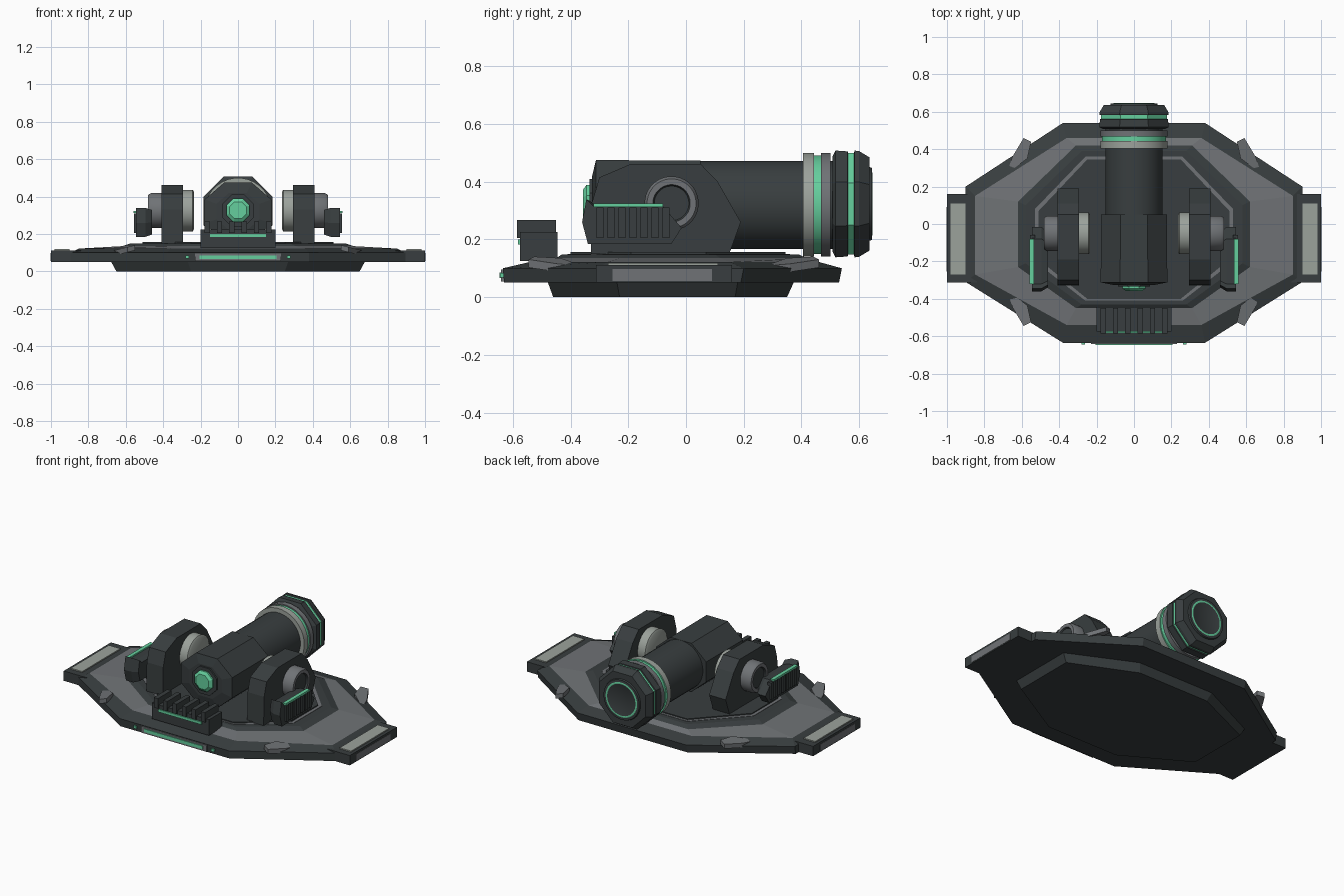
import bpy, bmesh
from math import pi, cos, sin

if "Cube" in bpy.data.objects:
    bpy.data.objects.remove(bpy.data.objects["Cube"])


def material(name, rgb):
    m = bpy.data.materials.new(name)
    m.use_nodes = True
    m.diffuse_color = (*rgb, 1)
    m.node_tree.nodes["Principled BSDF"].inputs["Base Color"].default_value = (*rgb, 1)
    return m


DARK = material("dark graphite", (0.040, 0.048, 0.050))
GRAY = material("mid gray", (0.16, 0.17, 0.18))
LIGHT = material("light gray", (0.33, 0.36, 0.33))
GREEN = material("glow green", (0.13, 0.62, 0.34))


def loft(name, rings, mats, smooth=False):
    """Skin a stack of closed rings; mats holds one material per band."""
    bm = bmesh.new()
    rows = [[bm.verts.new(p) for p in ring] for ring in rings]
    mats = mats if isinstance(mats, list) else [mats] * (len(rings) - 1)
    used = list(dict.fromkeys(mats))
    n = len(rows[0])
    for lower, upper, mat in zip(rows, rows[1:], mats):
        for i in range(n):
            j = (i + 1) % n
            bm.faces.new((lower[i], lower[j], upper[j], upper[i])).material_index = used.index(mat)
    bm.faces.new(rows[0]).material_index = used.index(mats[0])
    bm.faces.new(rows[-1]).material_index = used.index(mats[-1])
    bmesh.ops.recalc_face_normals(bm, faces=bm.faces)
    me = bpy.data.meshes.new(name)
    bm.to_mesh(me)
    bm.free()
    for m in used:
        me.materials.append(m)
    ob = bpy.data.objects.new(name, me)
    bpy.context.collection.objects.link(ob)
    if smooth:
        bpy.ops.object.select_all(action="DESELECT")
        ob.select_set(True)
        bpy.context.view_layer.objects.active = ob
        bpy.ops.object.shade_smooth_by_angle(angle=0.6)
    return ob


def box(name, x, y, z, mat):
    rings = [[(x[0], y[0], h), (x[1], y[0], h), (x[1], y[1], h), (x[0], y[1], h)] for h in z]
    return loft(name, rings, mat)


def side_prism(name, outline, layers, mat):
    """Extrude a (y, z) outline along x; layers are (x, scale about its centre)."""
    cy = sum(p[0] for p in outline) / len(outline)
    cz = sum(p[1] for p in outline) / len(outline)
    return loft(name, [[(x, cy + (y - cy) * k, cz + (z - cz) * k) for y, z in outline]
                       for x, k in layers], mat)


def lathe(name, profile, mats, axis="y", centre=(0, 0), sides=32, widen=1):
    """Turn (position, radius) pairs round the x or y axis; 8 sides give a flat top."""
    rings = []
    for pos, r in profile:
        if sides == 8:
            r /= cos(pi / 8)
        ring = []
        for i in range(sides):
            a = 2 * pi * (i + 0.5) / sides
            u, v = centre[0] + r * cos(a) * widen, centre[1] + r * sin(a)
            ring.append((u, pos, v) if axis == "y" else (pos, u, v))
        rings.append(ring)
    return loft(name, rings, mats, sides > 8)


def plan(z, a, b, back, front, sback, sfront):
    """Eight-sided plan outline: a is the end half width, b the full half width."""
    half = [(a, front), (b, sfront), (b, sback), (a, back)]
    return [(x, y, z) for x, y in half] + [(-x, y, z) for x, y in reversed(half)]


# Base: keel, rim, sloped gray ring and stepped deck
loft("keel", [plan(0, 0.25, 0.65, 0.35, -0.46, 0.17, -0.23),
              plan(0.055, 0.27, 0.68, 0.375, -0.48, 0.18, -0.24)], DARK)
loft("base_plate", [plan(0.05, 0.38, 0.90, 0.53, -0.63, 0.19, -0.31),
                    plan(0.10, 0.38, 0.90, 0.54, -0.635, 0.20, -0.31),
                    plan(0.122, 0.36, 0.85, 0.46, -0.54, 0.15, -0.27),
                    plan(0.135, 0.31, 0.62, 0.42, -0.45, 0.12, -0.23),
                    plan(0.148, 0.28, 0.58, 0.39, -0.43, 0.10, -0.21)],
     [DARK, DARK, GRAY, DARK])
loft("deck_step", [plan(0.14, 0.26, 0.53, 0.36, -0.41, 0.08, -0.20),
                   plan(0.150, 0.26, 0.53, 0.36, -0.41, 0.08, -0.20)], GRAY)
loft("deck", [plan(0.14, 0.25, 0.51, 0.345, -0.40, 0.07, -0.19),
              plan(0.156, 0.25, 0.51, 0.345, -0.40, 0.07, -0.19)], DARK)

# Front light bar
box("light_bar_frame", (-0.23, 0.23), (-0.641, -0.62), (0.055, 0.096), GRAY)
box("light_bar", (-0.205, 0.205), (-0.646, -0.63), (0.066, 0.086), GREEN)

# Main housing and round lens
lathe("housing", [(-0.325, 0.10), (-0.312, 0.155), (0.05, 0.153)], DARK,
      centre=(0, 0.32), sides=8, widen=1.15)
lathe("lens_socket", [(-0.335, 0.085), (-0.30, 0.085)], DARK, centre=(0, 0.325), sides=8)
lathe("lens", [(-0.357, 0.045), (-0.345, 0.062), (-0.32, 0.062)], GREEN,
      centre=(0, 0.327), sides=8)

# Barrel, collar rings and end cap
lathe("barrel", [(0.0, 0.153), (0.52, 0.153)], DARK, centre=(0, 0.32))
lathe("collar", [(0.405, 0.15), (0.405, 0.18), (0.443, 0.18), (0.443, 0.172), (0.468, 0.172),
                 (0.468, 0.18), (0.50, 0.18), (0.50, 0.15)],
      [LIGHT, LIGHT, GREEN, GREEN, GRAY, GRAY, GRAY], centre=(0, 0.32))
lathe("end_cap", [(0.508, 0.165), (0.518, 0.185), (0.56, 0.182), (0.562, 0.176), (0.582, 0.176),
                  (0.584, 0.185), (0.60, 0.183), (0.635, 0.162)],
      [DARK, DARK, DARK, GREEN, DARK, DARK, DARK], centre=(0, 0.323), sides=8)
lathe("end_disc", [(0.63, 0.13), (0.645, 0.125), (0.645, 0.110), (0.646, 0.108),
                   (0.646, 0.099), (0.645, 0.097)],
      [DARK, DARK, GREEN, GREEN, DARK], centre=(0, 0.323))

# Front cooling grille with blades
box("grille_block", (-0.20, 0.20), (-0.575, -0.445), (0.125, 0.225), DARK)
box("grille_light", (-0.15, 0.15), (-0.582, -0.57), (0.183, 0.200), GREEN)
for i in range(6):
    x = -0.165 + i * 0.066
    box("grille_blade", (x - 0.014, x + 0.014), (-0.585, -0.45), (0.205, 0.268), DARK)

ARM = [(-0.33, 0.15), (-0.325, 0.33), (-0.30, 0.415), (-0.19, 0.462), (0.05, 0.462),
       (0.11, 0.40), (0.19, 0.26), (0.15, 0.15)]
POD = [(-0.36, 0.26), (-0.345, 0.34), (-0.32, 0.315), (-0.08, 0.315), (-0.015, 0.24),
       (-0.05, 0.185), (-0.34, 0.185)]
HUB = (-0.05, 0.325)

for s in (-1, 1):
    def span(a, b):
        return tuple(sorted((s * a, s * b)))

    # End tabs with light panels
    box("end_tab", span(0.84, 1.0), (-0.312, 0.16), (0.05, 0.112), DARK)
    box("tab_panel", span(0.90, 0.98), (-0.27, 0.11), (0.11, 0.119), LIGHT)
    box("tab_end_plate", span(0.99, 1.002), (-0.255, 0.09), (0.056, 0.098), GRAY)
    box("marker_light", span(0.262, 0.282), (-0.643, -0.62), (0.068, 0.084), GREEN)

    # Support arms and trunnion hubs
    side_prism("support_arm", ARM, [(s * 0.295, 1), (s * 0.41, 1)], DARK)
    lathe("inner_hub", [(s * 0.235, 0.10), (s * 0.242, 0.112), (s * 0.30, 0.112)], LIGHT,
          axis="x", centre=HUB)
    lathe("outer_hub", [(s * 0.40, 0.094), (s * 0.465, 0.094), (s * 0.48, 0.085),
                        (s * 0.48, 0.065), (s * 0.47, 0.06)],
          [GRAY, GRAY, GRAY, DARK], axis="x", centre=HUB)

    # Louvred side pods
    side_prism("side_pod", POD, [(s * 0.46, 0.85), (s * 0.495, 1), (s * 0.545, 1)], DARK)
    box("pod_light", span(0.535, 0.558), (-0.32, -0.08), (0.312, 0.324), GREEN)
    for i in range(7):
        y = -0.31 + i * 0.038
        box("pod_louvre", span(0.53, 0.557), (y, y + 0.024), (0.205, 0.31), DARK)

    # Gray shards at the rim corners
    for back, y0, x0 in ((1, 0.37, 0.60), (-1, -0.455, 0.60)):
        shard = [(0.08, -0.10), (0.05, -0.01), (-0.01, 0.09), (-0.05, 0.07), (-0.03, -0.02)]
        loft("rim_shard", [[(s * (x0 + dx), y0 + back * dy, z - dx * 0.25) for dx, dy in shard]
                           for z in (0.10, 0.128)], GRAY)
